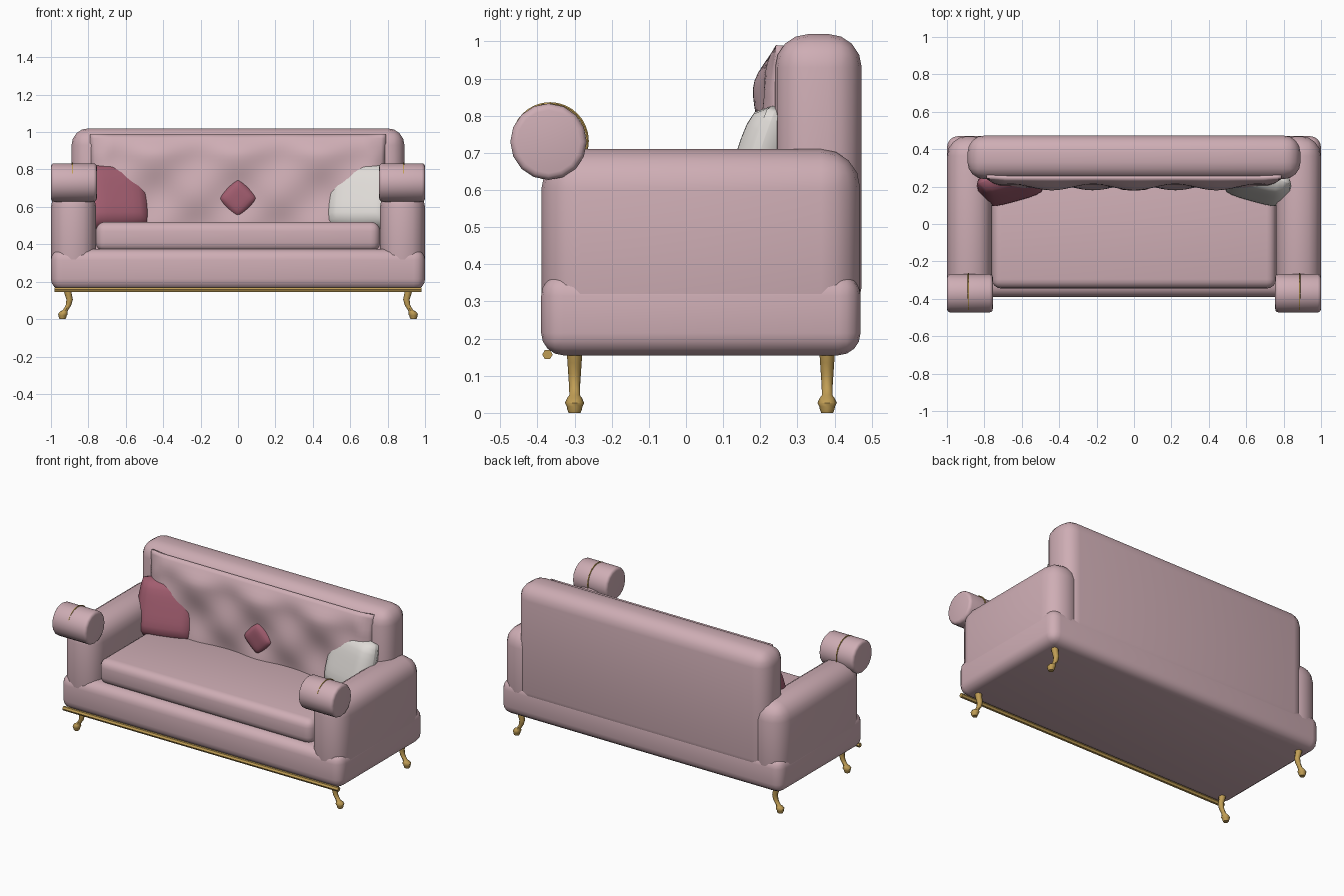
import bpy, bmesh, math
from mathutils import Matrix, Vector, Euler

if "Cube" in bpy.data.objects:
    bpy.data.objects.remove(bpy.data.objects["Cube"])


def material(name, col):
    m = bpy.data.materials.new(name)
    m.diffuse_color = (*col, 1)
    m.use_nodes = True
    m.node_tree.nodes["Principled BSDF"].inputs["Base Color"].default_value = m.diffuse_color
    return m


PINK = material("pink_fabric", (0.62, 0.42, 0.46))
ROSE = material("rose_fabric", (0.36, 0.11, 0.16))
WHITE = material("white_fabric", (0.74, 0.71, 0.68))
GOLD = material("gold_metal", (0.53, 0.34, 0.09))


def finish(name, bm, mat, angle=50):
    bmesh.ops.recalc_face_normals(bm, faces=bm.faces)
    me = bpy.data.meshes.new(name)
    bm.to_mesh(me)
    bm.free()
    me.materials.append(mat)
    ob = bpy.data.objects.new(name, me)
    bpy.context.collection.objects.link(ob)
    bpy.ops.object.select_all(action='DESELECT')
    ob.select_set(True)
    bpy.context.view_layer.objects.active = ob
    bpy.ops.object.shade_smooth_by_angle(angle=math.radians(angle))
    return ob


def rounded_box(name, lo, hi, radius, mat=PINK, segments=4):
    bm = bmesh.new()
    bmesh.ops.create_cube(bm, size=1)
    for v in bm.verts:
        v.co = Vector([(a + b) / 2 + c * (b - a) for a, b, c in zip(lo, hi, v.co)])
    bmesh.ops.bevel(bm, geom=bm.edges[:], offset=radius, segments=segments,
                    profile=0.5, affect='EDGES', clamp_overlap=True)
    return finish(name, bm, mat)


def rod(name, x0, x1, y, z, r, sides, mat, bevel=0.0):
    # cylinder lying along x
    bm = bmesh.new()
    m = Matrix.Translation(((x0 + x1) / 2, y, z)) @ Matrix.Rotation(math.pi / 2, 4, 'Y')
    bmesh.ops.create_cone(bm, cap_ends=True, segments=sides, radius1=r, radius2=r,
                          depth=abs(x1 - x0), matrix=m)
    if bevel:
        rims = [e for e in bm.edges if any(len(f.verts) > 4 for f in e.link_faces)]
        bmesh.ops.bevel(bm, geom=rims, offset=bevel, segments=3, profile=0.5, affect='EDGES')
    return finish(name, bm, mat)


def loft(name, rings, mat, closed=False):
    # skin between rings of points
    bm = bmesh.new()
    rows = [[bm.verts.new(p) for p in ring] for ring in rings]
    n = len(rows[0])
    pairs = list(zip(rows, rows[1:])) + ([(rows[-1], rows[0])] if closed else [])
    for a, b in pairs:
        for i in range(n):
            bm.faces.new((a[i], a[(i + 1) % n], b[(i + 1) % n], b[i]))
    if not closed:
        bm.faces.new(rows[0])
        bm.faces.new(rows[-1])
    return finish(name, bm, mat)


def pillow(name, loc, rot, half, thick, mat):
    bm = bmesh.new()
    bmesh.ops.create_cube(bm, size=2)
    bmesh.ops.subdivide_edges(bm, edges=bm.edges[:], cuts=9, use_grid_fill=True)
    m = Matrix.Translation(loc) @ Euler(rot, 'XYZ').to_matrix().to_4x4()
    for v in bm.verts:
        x, y, z = v.co
        puff = 0.15 + 0.85 * math.sqrt((1 - x ** 4) * (1 - z ** 4))
        pinch = 1 - 0.10 * x * x * z * z
        v.co = m @ Vector((x * half * pinch, y * thick * puff, z * half * pinch))
    return finish(name, bm, mat, 80)


# upholstered body
rounded_box("base", (-1, -0.39, 0.155), (1, 0.47, 0.375), 0.06)
rounded_box("backrest", (-0.89, 0.24, 0.25), (0.89, 0.473, 1.02), 0.09)
rounded_box("seat_cushion", (-0.76, -0.345, 0.36), (0.76, 0.25, 0.52), 0.05)

# tufted panel on the backrest
bm = bmesh.new()
bmesh.ops.create_grid(bm, x_segments=64, y_segments=24, size=1)
for v in bm.verts:
    x, z = v.co.x * 0.79, 0.705 + v.co.y * 0.285
    rim = min(1, (0.99 - z) / 0.12) * min(1, (0.79 - abs(x)) / 0.10)
    rim = math.sin(max(rim, 0) * math.pi / 2)
    tuft = math.cos(2 * math.pi * x / 0.44) * math.cos(2 * math.pi * (z - 0.67) / 0.40)
    v.co = (x, 0.242 - rim * (0.046 - 0.016 * tuft), z)
panel = finish("tufted_panel", bm, PINK, 60)
if panel.data.polygons[0].normal.y > 0:
    panel.data.flip_normals()
mod = panel.modifiers.new("thickness", 'SOLIDIFY')
mod.thickness = 0.022
mod.offset = -1

# leg profile: outward x, z, radius
LEG = [(0.913, 0.165, 0.021), (0.908, 0.135, 0.019), (0.900, 0.105, 0.017),
       (0.906, 0.075, 0.015), (0.922, 0.048, 0.014), (0.932, 0.040, 0.020),
       (0.936, 0.027, 0.026), (0.938, 0.017, 0.021), (0.938, 0.010, 0.020),
       (0.938, 0.000, 0.016)]

for side, s in (("left", -1), ("right", 1)):
    # arms with rolled fronts and thin gold rings
    xs = sorted((s * 0.76, s * 0.999))
    rounded_box(f"{side}_arm", (xs[0], -0.389, 0.2), (xs[1], 0.469, 0.71), 0.105)
    rod(f"{side}_arm_roll", s * 0.755, s, -0.37, 0.73, 0.103, 16, PINK, 0.018)
    rings = []
    for i in range(32):
        a = 2 * math.pi * i / 32
        rings.append([(s * 0.885 + 0.004 * math.cos(b),
                       -0.366 + (0.101 + 0.004 * math.sin(b)) * math.cos(a),
                       0.732 + (0.101 + 0.004 * math.sin(b)) * math.sin(a))
                      for b in (k * math.pi / 3 for k in range(6))])
    loft(f"{side}_arm_ring", rings, GOLD, closed=True)
    # curved legs
    for place, y in (("front", -0.30), ("back", 0.38)):
        rings = [[(s * x + r * math.cos(k * math.pi / 4), y + r * math.sin(k * math.pi / 4), z)
                  for k in range(8)] for x, z, r in LEG]
        loft(f"{place}_{side}_leg", rings, GOLD)

# gold rail under the front edge
rod("front_rail", -0.98, 0.98, -0.373, 0.157, 0.014, 6, GOLD)

# throw pillows
pillow("left_pillow", (-0.655, 0.222, 0.655), (-0.32, 0, 0.27), 0.185, 0.075, ROSE)
pillow("right_pillow", (0.655, 0.222, 0.655), (-0.32, 0, -0.27), 0.185, 0.075, WHITE)
pillow("centre_pillow", (0, 0.225, 0.645), (0, math.pi / 4, 0), 0.085, 0.045, ROSE)
